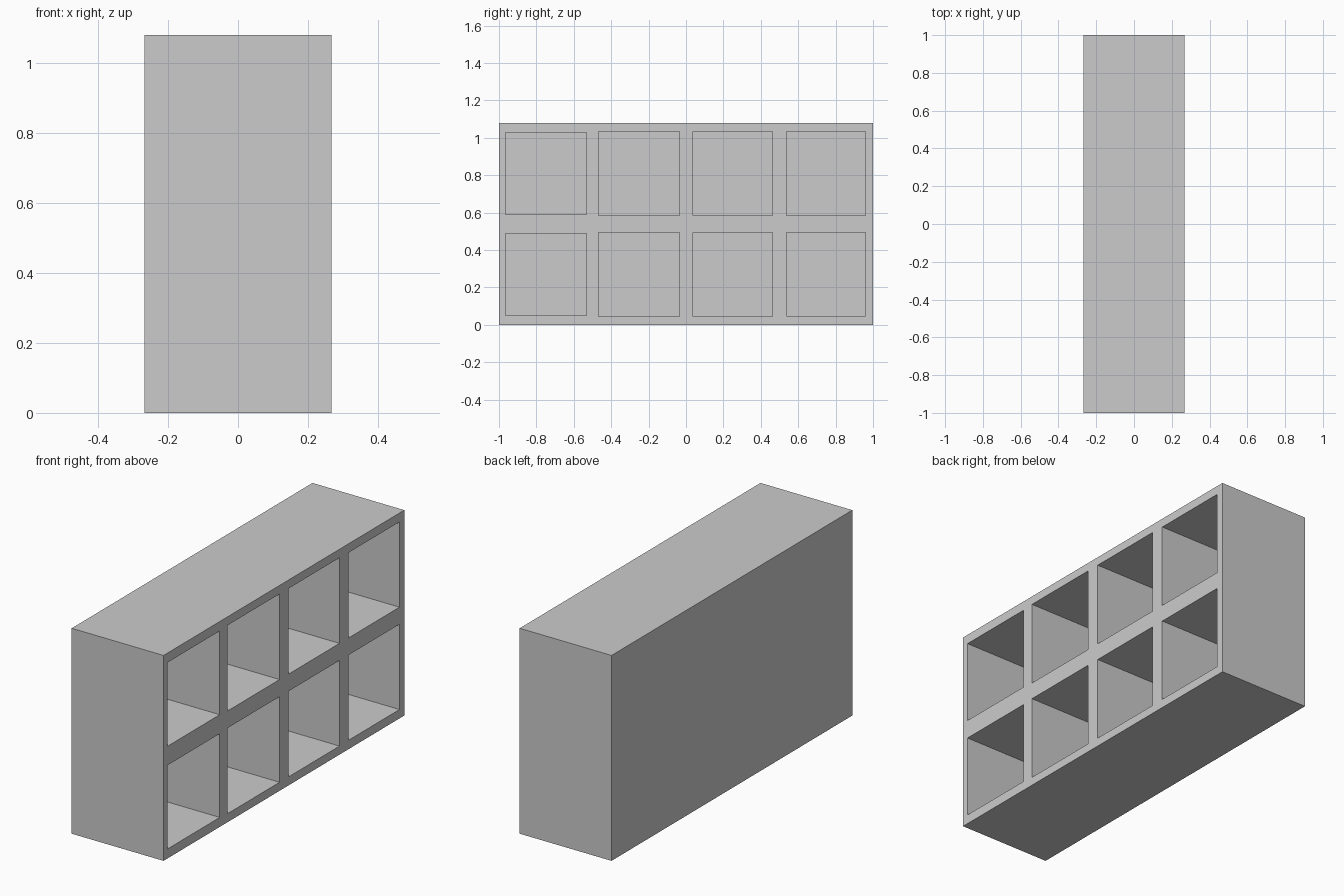
import bpy, bmesh
from mathutils import Matrix, Vector

if "Cube" in bpy.data.objects:
    bpy.data.objects.remove(bpy.data.objects["Cube"])


def add_box(bm, lo, hi):
    lo, hi = Vector(lo), Vector(hi)
    m = Matrix.Translation((lo + hi) / 2) @ Matrix.Diagonal((*(hi - lo), 1))
    bmesh.ops.create_cube(bm, size=1, matrix=m)


def make_object(name, boxes):
    bm = bmesh.new()
    for lo, hi in boxes:
        add_box(bm, lo, hi)
    mesh = bpy.data.meshes.new(name)
    bm.to_mesh(mesh)
    bm.free()
    ob = bpy.data.objects.new(name, mesh)
    bpy.context.collection.objects.link(ob)
    return ob


HALF_DEPTH, HEIGHT, BACK = 0.267, 1.08, 0.035

# Solid shelf body
shelf = make_object("cube_shelf", [((-HALF_DEPTH, -1, 0), (HALF_DEPTH, 1, HEIGHT))])

# Compartments: y range and margin from the outer / middle boards, mirrored in z
columns = [(-0.966, -0.533, 0.050, 0.490), (-0.469, -0.036, 0.045, 0.495),
           (0.038, 0.462, 0.045, 0.495), (0.536, 0.960, 0.047, 0.495)]
cells = []
for y0, y1, z0, z1 in columns:
    for a, b in ((z0, z1), (HEIGHT - z1, HEIGHT - z0)):
        cells.append(((-HALF_DEPTH + BACK, y0, a), (HALF_DEPTH + 0.1, y1, b)))
cutter = make_object("compartment_cutter", cells)
cutter.hide_render = True
cutter.hide_set(True)

# Hollow out the compartments, leaving a back panel
cut = shelf.modifiers.new("compartments", 'BOOLEAN')
cut.operation = 'DIFFERENCE'
cut.solver = 'EXACT'
cut.object = cutter
